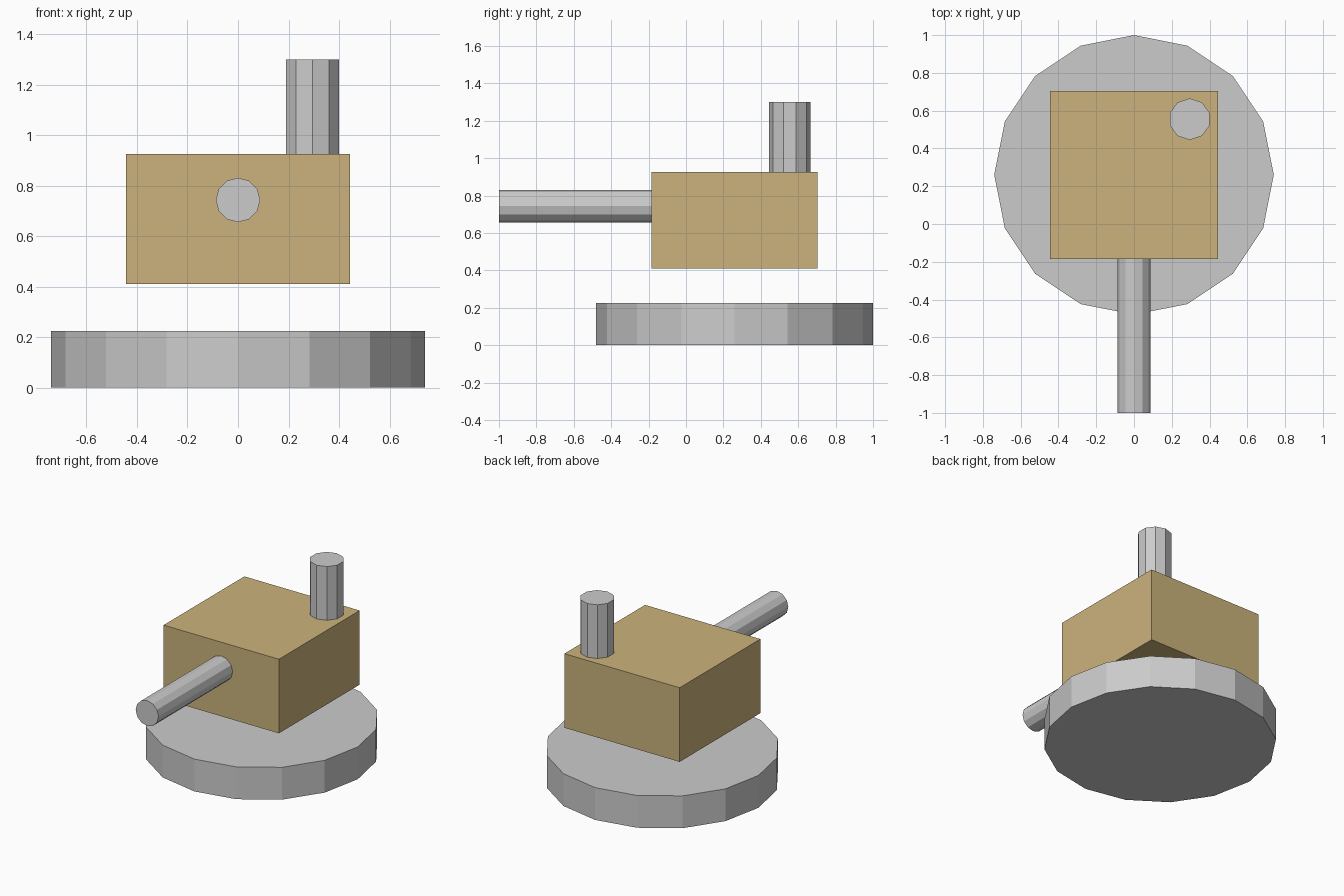
import bpy
from math import radians

if "Cube" in bpy.data.objects:
    bpy.data.objects.remove(bpy.data.objects["Cube"])


def cylinder(name, sides, radius, length, center, rotation=(0, 0, 0)):
    bpy.ops.mesh.primitive_cylinder_add(vertices=sides, radius=radius, depth=length,
                                        location=center, rotation=rotation)
    bpy.context.object.name = name
    return bpy.context.object


# Round base plate
cylinder("base_disc", 16, 0.74, 0.225, (0, 0.26, 0.1125))

# Tan housing floating above the base
bpy.ops.mesh.primitive_cube_add(size=1, location=(0, 0.26, 0.668))
housing = bpy.context.object
housing.name = "housing"
housing.scale = (0.888, 0.888, 0.516)
tan = bpy.data.materials.new("tan")
tan.diffuse_color = (0.6, 0.45, 0.2, 1)
tan.use_nodes = True
tan.node_tree.nodes["Principled BSDF"].inputs["Base Color"].default_value = tan.diffuse_color
housing.data.materials.append(tan)

# Barrel pointing forward from the housing front face
cylinder("barrel", 12, 0.088, 0.82, (0, -0.59, 0.743), (radians(90), 0, 0))

# Upright post at the back right of the housing roof
cylinder("roof_post", 10, 0.11, 0.378, (0.295, 0.555, 1.111))
